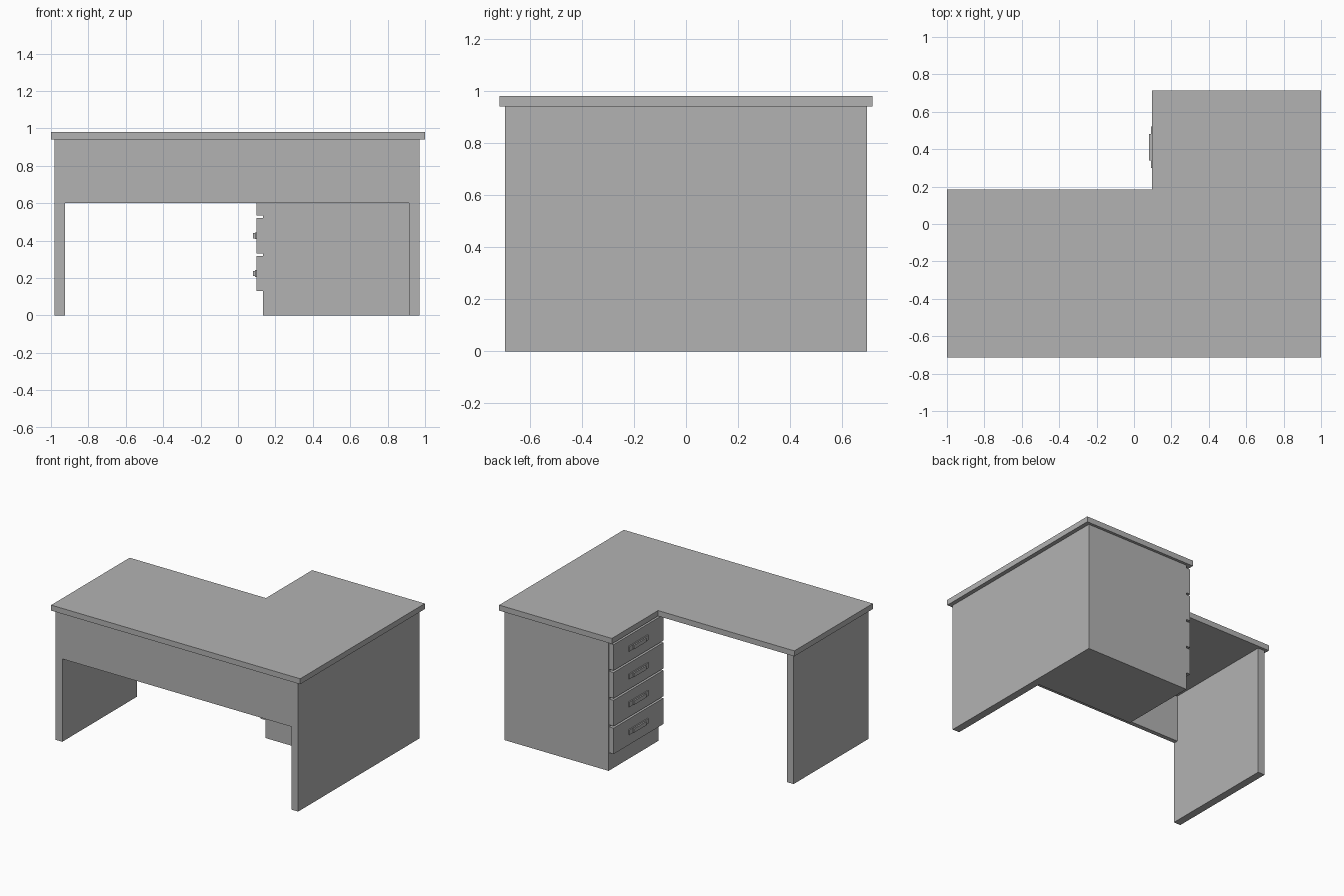
import bpy
import bmesh

cube = bpy.data.objects.get("Cube")
if cube:
    bpy.data.objects.remove(cube, do_unlink=True)

grey = bpy.data.materials.new("plain grey")
grey.use_nodes = True
color = (0.45, 0.45, 0.45, 1)
grey.diffuse_color = color
grey.node_tree.nodes["Principled BSDF"].inputs["Base Color"].default_value = color


def prism(name, outline, z0, z1):
    """Extrude a flat outline upward from z0 to z1."""
    bm = bmesh.new()
    face = bm.faces.new([bm.verts.new((x, y, z0)) for x, y in outline])
    top = bmesh.ops.extrude_face_region(bm, geom=[face])["geom"]
    moved = [v for v in top if isinstance(v, bmesh.types.BMVert)]
    bmesh.ops.translate(bm, verts=moved, vec=(0, 0, z1 - z0))
    bmesh.ops.recalc_face_normals(bm, faces=bm.faces)
    mesh = bpy.data.meshes.new(name)
    bm.to_mesh(mesh)
    bm.free()
    mesh.materials.append(grey)
    obj = bpy.data.objects.new(name, mesh)
    bpy.context.collection.objects.link(obj)
    return obj


def box(name, x0, x1, y0, y1, z0, z1):
    return prism(name, [(x0, y0), (x1, y0), (x1, y1), (x0, y1)], z0, z1)


TOP = 0.94      # underside of the desktop
FRONT = -0.695  # front plane of the supports
BACK = 0.695

# L-shaped desktop
prism("desktop", [(-1, -0.715), (1, -0.715), (1, 0.715), (0.095, 0.715),
                  (0.095, 0.185), (-1, 0.185)], TOP, 0.98)

# Side supports and front panel
box("right_side_panel", -0.98, -0.925, FRONT, 0.165, 0, TOP)
box("left_side_panel", 0.915, 0.97, FRONT, BACK, 0, TOP)
box("front_panel", -0.925, 0.915, FRONT + 0.003, FRONT + 0.035, 0.6, TOP)

# Drawer cabinet
box("cabinet", 0.135, 0.915, 0.12, BACK, 0, TOP)

# Four drawer fronts, each with a stepped handle
for i in range(4):
    z = 0.13 + i * 0.202
    box(f"drawer_front_{i + 1}", 0.098, 0.135, 0.12, 0.69, z, z + 0.188)
    mid = z + 0.094
    box(f"handle_plate_{i + 1}", 0.09, 0.098, 0.30, 0.52, mid - 0.018, mid + 0.018)
    box(f"handle_grip_{i + 1}", 0.08, 0.09, 0.34, 0.48, mid - 0.014, mid + 0.014)
